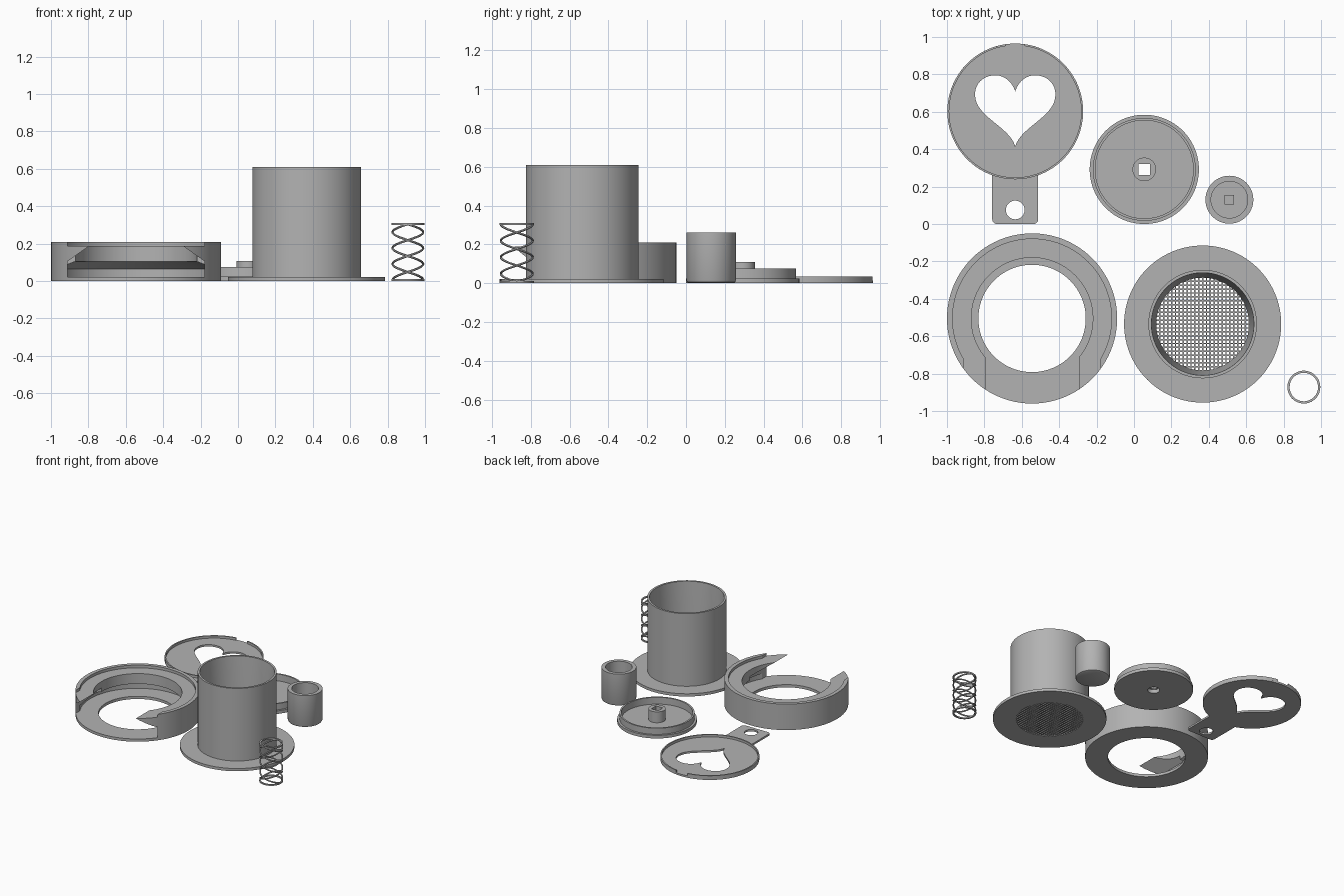
import bpy, bmesh, math
from mathutils import Vector, Matrix
from mathutils.geometry import interpolate_bezier

cube = bpy.data.objects.get("Cube")
if cube:
    bpy.data.objects.remove(cube, do_unlink=True)

GREY = (0.45, 0.45, 0.45, 1)
grey = bpy.data.materials.new("plain grey")
grey.use_nodes = True
grey.diffuse_color = GREY
grey.node_tree.nodes["Principled BSDF"].inputs["Base Color"].default_value = GREY


def activate(ob):
    bpy.ops.object.select_all(action='DESELECT')
    ob.select_set(True)
    bpy.context.view_layer.objects.active = ob


def add(name, data, loc):
    ob = bpy.data.objects.new(name, data)
    bpy.context.collection.objects.link(ob)
    ob.location = loc
    data.materials.append(grey)
    return ob


def finish(ob):
    activate(ob)
    if ob.type == 'CURVE':
        bpy.ops.object.convert(target='MESH')
    bpy.ops.object.shade_smooth_by_angle(angle=math.radians(30))


def from_bmesh(name, bm, loc):
    bmesh.ops.recalc_face_normals(bm, faces=bm.faces)
    me = bpy.data.meshes.new(name)
    bm.to_mesh(me)
    bm.free()
    return add(name, me, loc)


def lathe(name, profile, centre, steps=96):
    """Turn an (r, z) outline about the vertical axis."""
    bm = bmesh.new()
    vs = [bm.verts.new((r, 0, z)) for r, z in profile]
    es = [bm.edges.new(p) for p in zip(vs, vs[1:])]
    if profile[-1][0] > 0:
        es.append(bm.edges.new((vs[-1], vs[0])))
    bmesh.ops.spin(bm, geom=vs + es, cent=(0, 0, 0), axis=(0, 0, 1),
                   angle=math.tau, steps=steps)
    bmesh.ops.remove_doubles(bm, verts=bm.verts, dist=1e-5)
    return from_bmesh(name, bm, (*centre, 0))


def prism(name, section, y0, y1, centre):
    """Extrude an (x, z) outline along y."""
    bm = bmesh.new()
    face = bm.faces.new([bm.verts.new((x, y0, z)) for x, z in section])
    new = bmesh.ops.extrude_face_region(bm, geom=[face])["geom"]
    bmesh.ops.translate(bm, vec=(0, y1 - y0, 0),
                        verts=[g for g in new if isinstance(g, bmesh.types.BMVert)])
    return from_bmesh(name, bm, (*centre, 0))


def cut(ob, cutter):
    cutter.hide_render = True
    mod = ob.modifiers.new("cut", 'BOOLEAN')
    mod.operation, mod.solver, mod.object = 'DIFFERENCE', 'EXACT', cutter
    activate(ob)
    bpy.ops.object.modifier_apply(modifier=mod.name)
    bpy.data.objects.remove(cutter, do_unlink=True)


def box(w, z0, z1):
    return [(-w, z0), (w, z0), (w, z1), (-w, z1)]


def arc(cx, cy, r, a0, a1, n):
    angles = [math.radians(a0 + (a1 - a0) * i / n) for i in range(n + 1)]
    return [(cx + r * math.cos(a), cy + r * math.sin(a)) for a in angles]


# Open-fronted holder ring with an undercut channel
c = (-0.545, -0.505)
holder = lathe("holder_ring", [
    (0.287, 0), (0.455, 0), (0.455, 0.21), (0.425, 0.21), (0.425, 0.188),
    (0.325, 0.188), (0.325, 0.105), (0.425, 0.065), (0.425, 0.022), (0.287, 0.022)], c)
cut(holder, prism("channel_cutter", [
    (-0.367, 0.022), (0.367, 0.022), (0.367, 0.105), (0.25, 0.188), (0.25, 0.25),
    (-0.25, 0.25), (-0.25, 0.188), (-0.367, 0.105)], -0.6, 0, c))
cut(holder, prism("rim_cutter", box(0.367, 0.188, 0.3), -0.6, -0.1, c))
finish(holder)

# Tall tapered cup on a wide flange
c = (0.367, -0.535)
finish(lathe("tall_cylinder", [
    (0.248, 0), (0.42, 0), (0.42, 0.022), (0.29, 0.022), (0.29, 0.61),
    (0.274, 0.61), (0.248, 0.022)], c))

# Perforated floor of the cup
bm = bmesh.new()
cells = 26
bmesh.ops.create_grid(bm, x_segments=cells, y_segments=cells, size=0.27)
far = [f for f in bm.faces if f.calc_center_median().length > 0.262]
bmesh.ops.delete(bm, geom=far, context='FACES')
holes = list(bm.faces)
bmesh.ops.inset_individual(bm, faces=holes, thickness=0.0052)
bmesh.ops.delete(bm, geom=holes, context='FACES_ONLY')
mesh_floor = from_bmesh("perforated_floor", bm, (*c, 0.002))
solid = mesh_floor.modifiers.new("thickness", 'SOLIDIFY')
solid.thickness, solid.offset = 0.016, 0
mesh_floor.location.z = 0.01

# Round cap with a raised wall and a square socket
c = (0.055, 0.292)
cap = lathe("cap", [
    (0, 0.03), (0.045, 0.03), (0.045, 0), (0.292, 0), (0.292, 0.025), (0.275, 0.025),
    (0.275, 0.075), (0.262, 0.075), (0.262, 0.02), (0.063, 0.02), (0.063, 0.108),
    (0, 0.108)], c)
cut(cap, prism("socket_cutter", box(0.03, -0.1, 0.3), -0.03, 0.03, c))
finish(cap)

# Small hollow knob with a square peg
c = (0.51, 0.13)
finish(lathe("knob", [
    (0, 0), (0.112, 0), (0.123, 0.005), (0.128, 0.016), (0.128, 0.26),
    (0.098, 0.26), (0.098, 0.03), (0, 0.03)], c))
prism("knob_peg", box(0.025, 0.02, 0.13), -0.025, 0.025, c)

# Tagged disc with a heart opening
c = (-0.635, 0.602)
R, W, END, FILLET = 0.363, 0.123, -0.602, 0.025
lean = math.degrees(math.asin(W / R))
outline = arc(0, 0, R, -90 + lean, 270 - lean, 96)
outline += arc(-W + FILLET, END + FILLET, FILLET, 180, 270, 6)
outline += arc(W - FILLET, END + FILLET, FILLET, 270, 360, 6)
half = []
for knots in ([(0, 0.105), (0.015, 0.16), (0.06, 0.193), (0.105, 0.193)],
              [(0.105, 0.193), (0.17, 0.193), (0.215, 0.15), (0.215, 0.09)],
              [(0.215, 0.09), (0.215, -0.03), (0.03, -0.08), (0, -0.187)]):
    pts = interpolate_bezier(*[Vector((*k, 0)) for k in knots], 16)
    half += [(p.x, p.y) for p in pts[:-1]]
heart = half + [(0, -0.187)] + [(-x, y) for x, y in reversed(half[1:])]
cu = bpy.data.curves.new("heart_disc", 'CURVE')
cu.dimensions, cu.fill_mode, cu.extrude = '2D', 'BOTH', 0.0075
for loop in (outline, heart, arc(0, -0.527, 0.05, 0, 350, 35)):
    sp = cu.splines.new('POLY')
    sp.points.add(len(loop) - 1)
    for p, (x, y) in zip(sp.points, loop):
        p.co = (x, y, 0, 1)
    sp.use_cyclic_u = True
finish(add("heart_disc", cu, (*c, 0.0075)))
rim = lathe("heart_disc_rim", [
    (R - 0.01, 0.01), (R, 0.01), (R, 0.034), (R - 0.01, 0.034)], c)
cut(rim, prism("notch_cutter", box(0.05, 0.015, 0.1), 0.2, 0.5, c))
finish(rim)

# Lattice spring: crossed helices between two flat rings
c = (0.908, -0.872)
SR, WIRE, H, TURNS = 0.082, 0.006, 0.31, 1.75
cu = bpy.data.curves.new("spring", 'CURVE')
cu.dimensions, cu.bevel_depth, cu.bevel_resolution = '3D', WIRE, 1
for hand in (1, -1):
    for start in (0, math.pi):
        sp = cu.splines.new('POLY')
        sp.points.add(96)
        for i, p in enumerate(sp.points):
            t = i / 96
            a = start + hand * math.tau * TURNS * t
            p.co = (SR * math.cos(a), SR * math.sin(a), WIRE + (H - 2 * WIRE) * t, 1)
finish(add("spring", cu, (*c, 0)))
for name, z in (("spring_bottom_ring", 0), ("spring_top_ring", H - 0.01)):
    finish(lathe(name, [(SR - WIRE, z), (SR + WIRE, z),
                        (SR + WIRE, z + 0.01), (SR - WIRE, z + 0.01)], c, 48))
